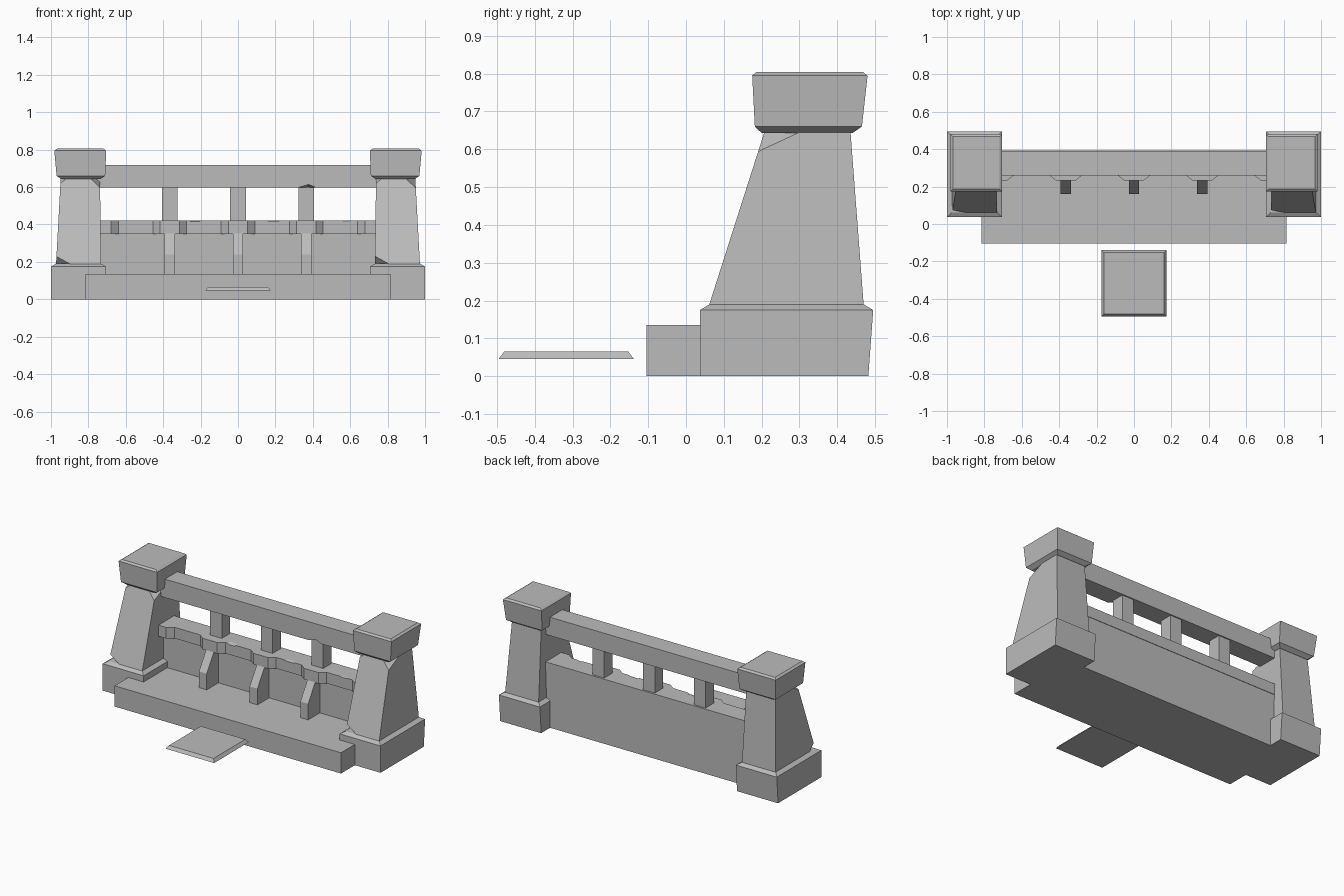
import bpy, bmesh
from mathutils import Vector

if "Cube" in bpy.data.objects:
    bpy.data.objects.remove(bpy.data.objects["Cube"])

stone = bpy.data.materials.new("grey stone")
stone.diffuse_color = (0.5, 0.5, 0.5, 1)
stone.use_nodes = True
stone.node_tree.nodes["Principled BSDF"].inputs["Base Color"].default_value = stone.diffuse_color


def make(name, bm):
    bmesh.ops.recalc_face_normals(bm, faces=bm.faces[:])
    me = bpy.data.meshes.new(name)
    bm.to_mesh(me)
    bm.free()
    me.materials.append(stone)
    ob = bpy.data.objects.new(name, me)
    bpy.context.collection.objects.link(ob)
    return ob


def loft(rings):
    """Closed solid through successive rings of points."""
    bm = bmesh.new()
    loops = [[bm.verts.new(p) for p in r] for r in rings]
    bm.faces.new(loops[0])
    bm.faces.new(loops[-1])
    n = len(loops[0])
    for a, b in zip(loops, loops[1:]):
        for i in range(n):
            j = (i + 1) % n
            bm.faces.new((a[i], a[j], b[j], b[i]))
    bmesh.ops.recalc_face_normals(bm, faces=bm.faces[:])
    return bm


def tiers(sections, s=1):
    """Stacked rectangles (z, x0, x1, y0, y1), mirrored in x when s is -1."""
    return loft([[(s * a, c, z), (s * b, c, z), (s * b, d, z), (s * a, d, z)]
                 for z, a, b, c, d in sections])


def box(name, x0, x1, y0, y1, z0, z1):
    return make(name, tiers([(z0, x0, x1, y0, y1), (z1, x0, x1, y0, y1)]))


def chip(bm, p, q, r, centre):
    """Slice off a corner along the plane through three points."""
    p, q, r = Vector(p), Vector(q), Vector(r)
    n = (q - p).cross(r - p).normalized()
    if n.dot(Vector(centre) - p) > 0:
        n = -n
    res = bmesh.ops.bisect_plane(bm, geom=bm.verts[:] + bm.edges[:] + bm.faces[:],
                                 plane_co=p, plane_no=n, clear_outer=True)
    edges = [e for e in res["geom_cut"] if isinstance(e, bmesh.types.BMEdge)]
    bmesh.ops.holes_fill(bm, edges=edges, sides=0)


def gouge(ob, points):
    """Cut a convex notch out of an object."""
    bm = bmesh.new()
    bmesh.ops.convex_hull(bm, input=[bm.verts.new(p) for p in points])
    cutter = make("notch_cutter", bm)
    cutter.hide_render = True
    cutter.hide_viewport = True
    mod = ob.modifiers.new("notch", 'BOOLEAN')
    mod.operation, mod.object, mod.solver = 'DIFFERENCE', cutter, 'EXACT'


# End pillars: plinth, leaning shaft with chipped corners, flared cap
for side, s in (("left", -1), ("right", 1)):
    make(side + "_plinth", tiers([(0, .705, 1, .037, .482), (.175, .705, 1, .037, .495),
                                  (.19, .732, .975, .062, .47)], s))
    shaft = tiers([(.185, .732, .973, .06, .47), (.645, .738, .948, .207, .435)], s)
    lo, hi = sorted((s * .732, s * .973))
    tl, th = sorted((s * .738, s * .948))
    mid = (s * .85, .3, .4)
    chip(shaft, (th, .192, .597), (th, .3, .645), (th - .05, .207, .645), mid)
    chip(shaft, (tl, .2, .62), (tl, .25, .645), (tl + .03, .207, .645), mid)
    chip(shaft, (lo, .075, .23), (lo, .12, .187), (lo + .08, .06, .187), mid)
    make(side + "_shaft", shaft)
    make(side + "_cap", tiers([(.643, .735, .945, .2, .44), (.66, .71, .97, .182, .465),
                               (.795, .705, .982, .175, .48), (.805, .72, .968, .187, .467)], s))

# Front step, back wall and floating slab
box("step", -.815, .815, -.105, .39, 0, .135)
box("wall", -.76, .76, .28, .39, .13, .35)
make("slab", tiers([(.046, -.175, .175, -.495, -.138), (.066, -.16, .16, -.48, -.153)]))

# Wall ledge, jutting out around each post and at the pillars
yo, yi = .232, .262
front = [(-.76, yo), (-.68, yo), (-.64, yi)]
for c in (-.365, 0, .365):
    front += [(c - .09, yi), (c - .052, yo), (c + .052, yo), (c + .09, yi)]
front += [(.64, yi), (.68, yo), (.76, yo)]
outline = front + [(.76, .393), (-.76, .393)]
ledge = make("ledge", loft([[(x, y, z) for x, y in outline] for z in (.35, .422)]))

# Worn spots along the ledge's upper front edge
for x, w, depth in ((-.23, .07, .018), (.19, .09, .014), (.58, .06, .012)):
    gouge(ledge, [(x - w, .2, .43), (x + w, .2, .43), (x, .2, .422 - depth * 1.5),
                  (x - w * .5, .31, .43), (x + w * .5, .31, .43)])

# Top rail with a broken spot on the lower front edge
rail = box("top_rail", -.76, .76, .26, .388, .598, .718)
gouge(rail, [(.27, .24, .59), (.46, .24, .59), (.38, .24, .622), (.37, .32, .59)])

# Rail posts and sloped buttresses
for i, c in enumerate((-.365, 0, .365)):
    box(f"post_{i}", c - .042, c + .042, .295, .38, .41, .61)
    prof = [(.16, .13), (.3, .13), (.3, .352), (.232, .352), (.16, .24)]
    make(f"buttress_{i}", loft([[(x, y, z) for y, z in prof]
                                for x in (c - .028, c + .028)]))
